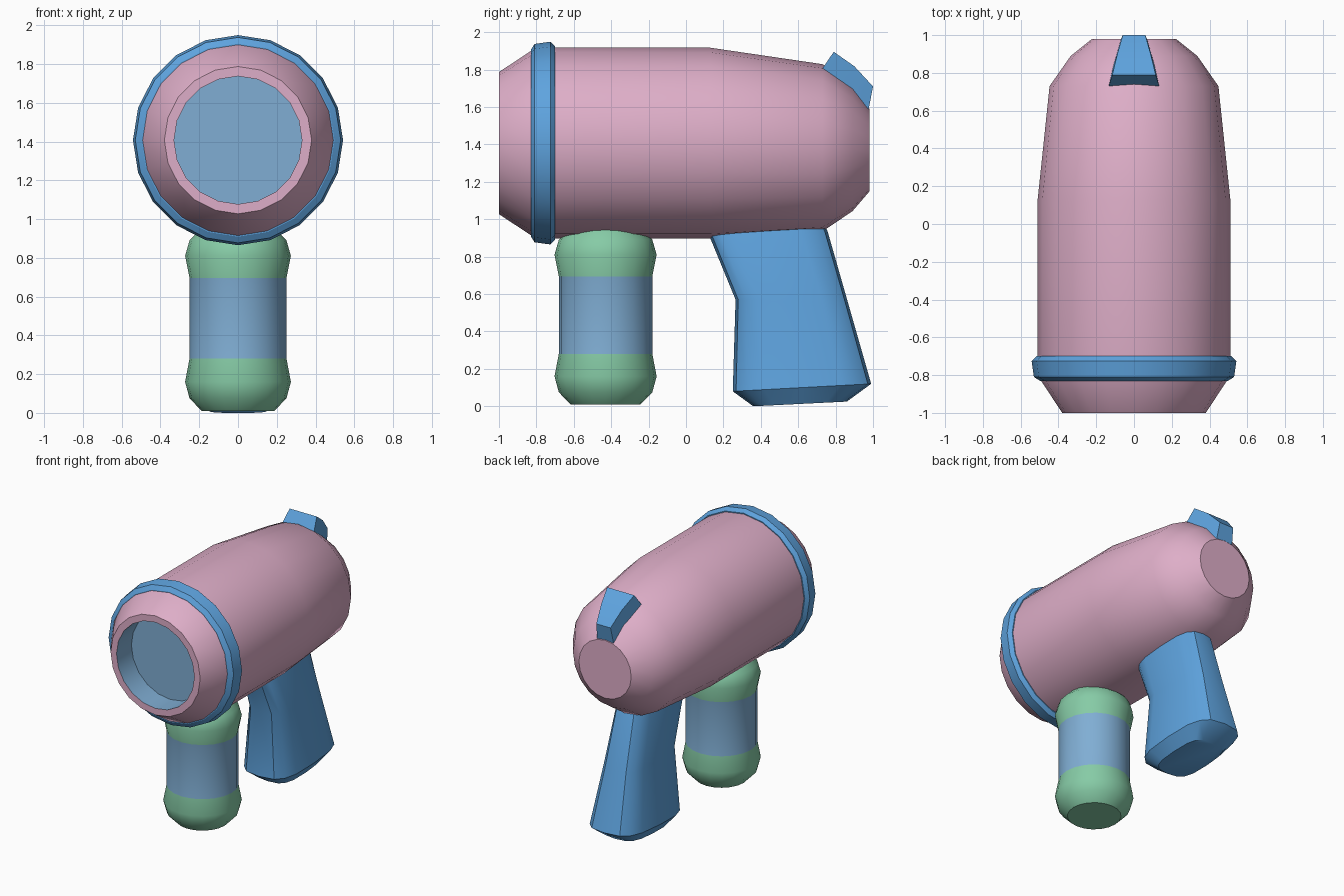
import bpy, bmesh, math

if "Cube" in bpy.data.objects:
    bpy.data.objects.remove(bpy.data.objects["Cube"])


def srgb(r, g, b):
    return tuple(((c / 255 + 0.055) / 1.055) ** 2.4 for c in (r, g, b)) + (1.0,)


def material(name, r, g, b):
    m = bpy.data.materials.new(name)
    m.diffuse_color = srgb(r, g, b)
    m.use_nodes = True
    m.node_tree.nodes["Principled BSDF"].inputs["Base Color"].default_value = m.diffuse_color
    return m


PINK = material("soft pink", 222, 174, 200)
BLUE = material("bright blue", 94, 163, 222)
STEEL = material("pale steel blue", 128, 174, 212)
GREEN = material("mint green", 134, 203, 166)


def loft(name, rings, mats, band_mats=None, caps=(0, 0), closed=False, angle=35):
    """Skin a list of point rings; band_mats gives a material index per band."""
    bm = bmesh.new()
    vs = [[bm.verts.new(p) for p in ring] for ring in rings]
    n = len(vs[0])
    pairs = list(zip(vs, vs[1:] + vs[:1] if closed else vs[1:]))
    for k, (a, b) in enumerate(pairs):
        for i in range(n):
            j = (i + 1) % n
            f = bm.faces.new((a[i], a[j], b[j], b[i]))
            f.material_index = band_mats[k] if band_mats else 0
    if not closed:
        for ring, m in zip((vs[0], vs[-1]), caps):
            bm.faces.new(ring).material_index = m
    bmesh.ops.recalc_face_normals(bm, faces=bm.faces)
    me = bpy.data.meshes.new(name)
    bm.to_mesh(me)
    bm.free()
    for m in mats:
        me.materials.append(m)
    ob = bpy.data.objects.new(name, me)
    bpy.context.collection.objects.link(ob)
    bpy.ops.object.select_all(action='DESELECT')
    ob.select_set(True)
    bpy.context.view_layer.objects.active = ob
    if angle:
        bpy.ops.object.shade_smooth_by_angle(angle=math.radians(angle))
    return ob


def circle_y(y, r, zc=1.407, n=20):
    return [(r * math.sin(t), y, zc + r * math.cos(t))
            for t in (2 * math.pi * i / n for i in range(n))]


def circle_z(z, r, yc=-0.43, n=20):
    return [(r * math.sin(t), yc + r * math.cos(t), z)
            for t in (2 * math.pi * i / n for i in range(n))]


# Main barrel with recessed lens at the front and a rounded, flat-ended back
loft("barrel",
     [circle_y(*p) for p in [(-0.82, 0.33), (-1.0, 0.33), (-1.0, 0.38),
                             (-0.83, 0.492), (-0.70, 0.51), (0.13, 0.51),
                             (0.73, 0.447, 1.382), (0.89, 0.335, 1.378),
                             (0.98, 0.222, 1.37)]],
     [PINK, STEEL], [1, 0, 0, 0, 0, 0, 0, 0], (1, 0))

# Band around the barrel
loft("barrel_band",
     [circle_y(*p) for p in [(-0.83, 0.48), (-0.83, 0.498), (-0.81, 0.53),
                             (-0.725, 0.542), (-0.70, 0.517), (-0.70, 0.48)]],
     [BLUE], closed=True, angle=30)

# Front grip: green bulges with a steel blue middle
loft("front_grip",
     [circle_z(*p) for p in [(0.01, 0.187), (0.075, 0.25), (0.16, 0.273),
                             (0.28, 0.25), (0.695, 0.25), (0.81, 0.273),
                             (0.89, 0.25), (0.95, 0.19)]],
     [GREEN, STEEL], [0, 0, 0, 1, 0, 0, 0])


# Rear handle: rounded-box sections between a front and a back point
def section(front, back, w, n=16, e=0.62):
    pts = []
    for i in range(n):
        t = 2 * math.pi * i / n
        c, s = math.cos(t), math.sin(t)
        u = 0.5 + 0.5 * math.copysign(abs(c) ** e, c)
        x = w * math.copysign(abs(s) ** e, s)
        pts.append((x, front[0] + u * (back[0] - front[0]),
                    front[1] + u * (back[1] - front[1])))
    return pts


loft("rear_handle",
     [section((0.36, 0.0), (0.86, 0.025), 0.15),
      section((0.25, 0.08), (0.99, 0.12), 0.215),
      section((0.265, 0.57), (0.867, 0.55), 0.16),
      section((0.125, 0.91), (0.757, 0.935), 0.135),
      section((0.2, 1.05), (0.7, 1.05), 0.1)],
     [BLUE])


# Raised tab on top of the back end: slices of (base y, z, half width, top y, z, half width)
def slice_(by, bz, bw, ty, tz, tw):
    return [(-bw, by, bz), (bw, by, bz), (tw, ty, tz), (-tw, ty, tz)]


loft("rear_tab",
     [slice_(0.715, 1.785, 0.138, 0.79, 1.895, 0.115),
      slice_(0.84, 1.70, 0.11, 0.90, 1.818, 0.088),
      slice_(0.975, 1.58, 0.07, 1.0, 1.71, 0.06)],
     [BLUE], angle=20)
